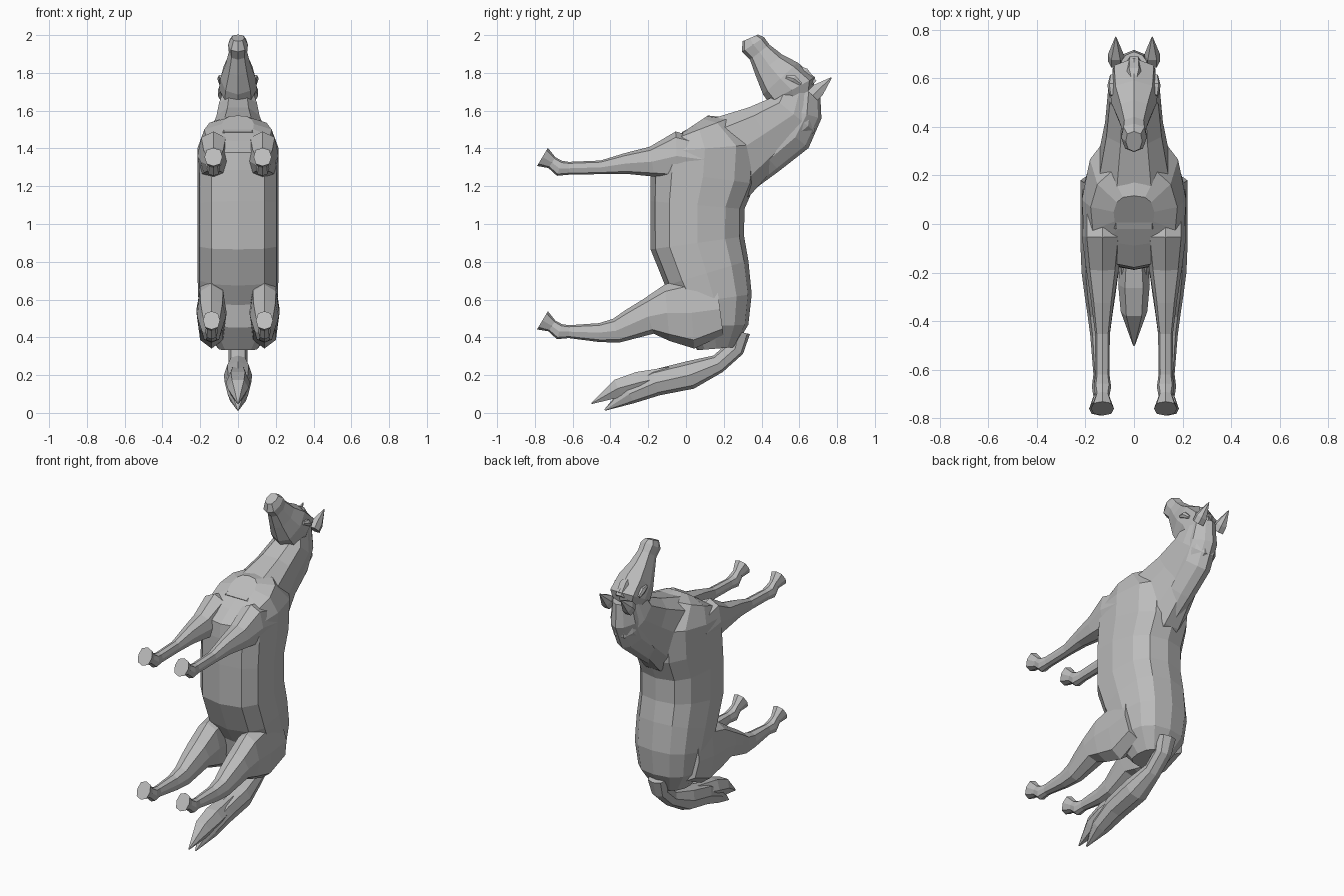
import bpy, bmesh, math
from mathutils import Vector

if "Cube" in bpy.data.objects:
    bpy.data.objects.remove(bpy.data.objects["Cube"], do_unlink=True)

grey = bpy.data.materials.new("plain grey")
grey.use_nodes = True
colour = (0.5, 0.5, 0.5, 1)
grey.diffuse_color = colour
grey.node_tree.nodes["Principled BSDF"].inputs["Base Color"].default_value = colour


def boxy(value, power):
    """Push a circle coordinate outward to square off the section."""
    return math.copysign(abs(value) ** power, value)


def loft(name, path, sides=8, ratio=1.0, cap=1.0, power=0.8, taper=0.0, centre=0.0):
    """Skin flat-shaded rings square to a path of (y, z, radius) in the side plane.
    The half width is radius * ratio up to cap; taper narrows the back edge."""
    bm = bmesh.new()
    spine = [Vector((0, y, z)) for y, z, radius in path]
    loops = []
    for k, point in enumerate(spine):
        before = spine[max(k - 1, 0)]
        after = spine[min(k + 1, len(spine) - 1)]
        tangent = (after - before).normalized()
        normal = Vector((0, tangent.z, -tangent.y))
        radius = path[k][-1]
        width = min(radius * ratio, cap)
        loop = []
        for i in range(sides):
            angle = math.tau * i / sides
            across = boxy(math.cos(angle), power)
            along = boxy(math.sin(angle), power)
            corner = point + normal * radius * along
            corner.x = centre + across * width * (1 - taper * along)
            loop.append(bm.verts.new(corner))
        loops.append(loop)
    for lower, upper in zip(loops, loops[1:]):
        for i in range(sides):
            j = (i + 1) % sides
            bm.faces.new((lower[i], lower[j], upper[j], upper[i]))
    bm.faces.new(loops[0])
    bm.faces.new(loops[-1])
    bmesh.ops.recalc_face_normals(bm, faces=bm.faces)
    mesh = bpy.data.meshes.new(name)
    bm.to_mesh(mesh)
    bm.free()
    mesh.materials.append(grey)
    obj = bpy.data.objects.new(name, mesh)
    bpy.context.collection.objects.link(obj)


def pair(name, path, centre, **options):
    """Make the same part on both sides."""
    loft("left_" + name, path, centre=centre, **options)
    loft("right_" + name, path, centre=-centre, **options)


def foot(z):
    """Cannon, fetlock, pastern and hoof, shared by all legs."""
    return [(-.62, z, .034), (-.67, z, .042), (-.71, z + .03, .034), (-.76, z + .06, .056)]


# Trunk, from rump up to chest
loft("trunk", [
    (.16, .34, .1), (.15, .46, .18), (.15, .6, .2), (.11, .74, .23), (.06, .9, .25),
    (.06, 1.1, .25), (.09, 1.25, .28), (.1, 1.4, .28), (.07, 1.5, .17), (.05, 1.53, .08),
], sides=12, ratio=1.05, cap=.215, power=.75, taper=.1)

# Neck, from shoulders to poll, with the mane along its crest
loft("neck", [
    (.1, 1.28, .25), (.22, 1.35, .24), (.42, 1.48, .17), (.57, 1.58, .15), (.6, 1.7, .11),
], sides=10, ratio=.7, cap=.16, taper=.2)
loft("mane", [
    (.3, 1.2, .05), (.44, 1.34, .08), (.58, 1.46, .09), (.64, 1.58, .08), (.65, 1.71, .06),
], ratio=1.1, cap=.09, taper=.4)

# Head, from throat to muzzle
loft("head", [
    (.58, 1.62, .08), (.56, 1.71, .14), (.5, 1.77, .125), (.44, 1.84, .09),
    (.39, 1.91, .065), (.355, 1.95, .07), (.34, 1.985, .045),
], ratio=.75, cap=.1, taper=-.1)
loft("forelock", [(.67, 1.74, .03), (.62, 1.8, .035), (.56, 1.85, .004)], sides=6)
pair("ear", [(.67, 1.68, .04), (.7, 1.71, .04), (.77, 1.775, .003)], .075, sides=6, ratio=.8)
pair("brow", [(.53, 1.78, .01), (.57, 1.77, .02), (.61, 1.74, .01)], .09, sides=6)

# Legs, from shoulder or haunch to hoof
pair("front_leg", [
    (.1, 1.34, .1), (-.05, 1.36, .13), (-.18, 1.33, .08), (-.32, 1.32, .055), (-.45, 1.3, .036),
] + foot(1.295), .13, ratio=.85, cap=.085)
pair("hind_leg", [
    (.18, .55, .14), (.03, .53, .19), (-.1, .53, .15), (-.2, .51, .095),
    (-.29, .47, .08), (-.37, .435, .065), (-.46, .425, .05),
] + foot(.43), .14, ratio=.8, cap=.08)

# Tail with a forked tip
loft("tail", [
    (.28, .43, .06), (.26, .34, .05), (.17, .26, .05), (.02, .2, .075),
    (-.16, .16, .07), (-.3, .1, .055), (-.43, .015, .004),
])
loft("tail_upper_lock", [
    (-.08, .2, .05), (-.25, .16, .065), (-.36, .13, .055), (-.5, .05, .004),
], sides=6)
